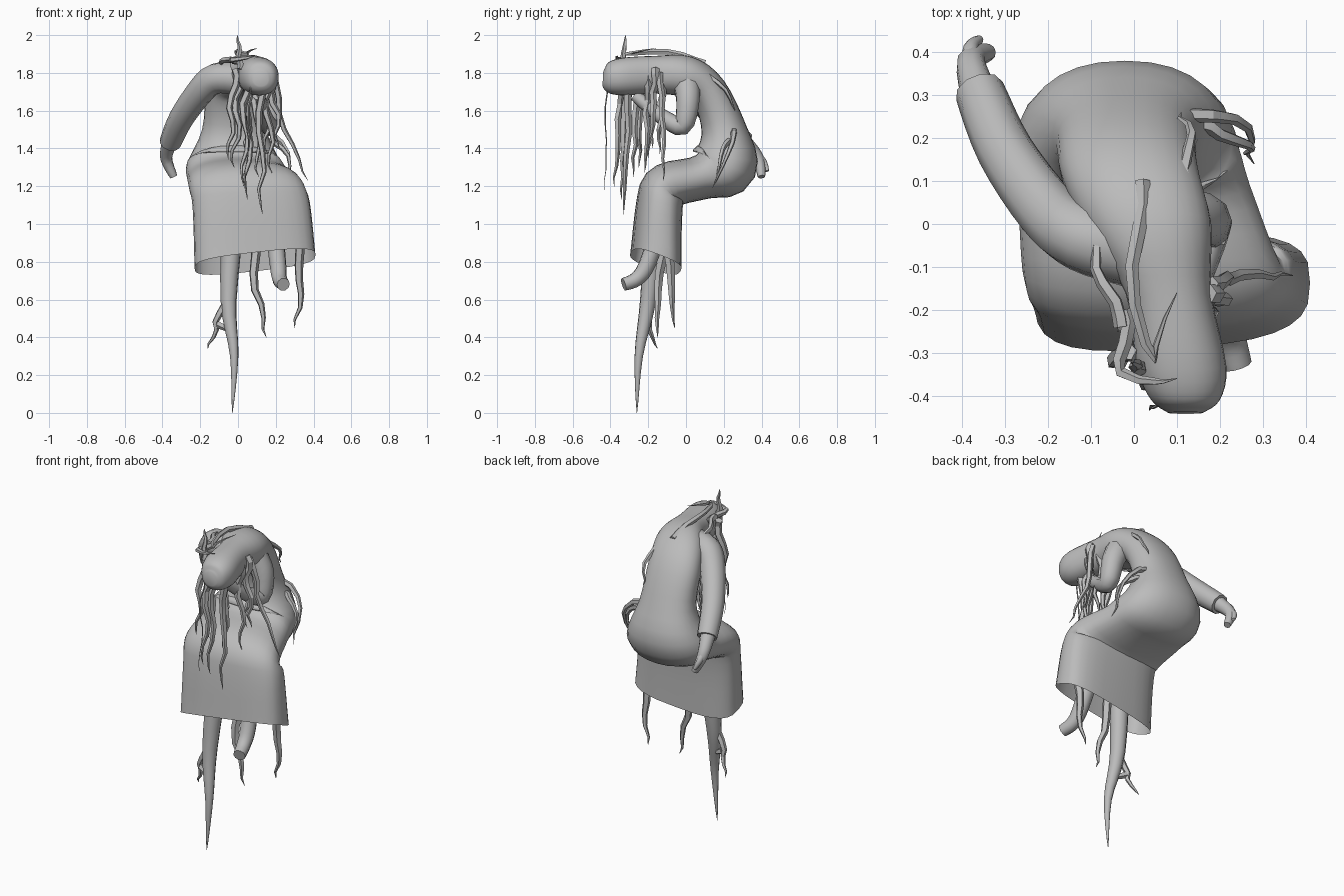
import bpy, bmesh, math, random
from mathutils import Vector

random.seed(4)
cube = bpy.data.objects.get("Cube")
if cube:
    bpy.data.objects.remove(cube, do_unlink=True)

stone = bpy.data.materials.new("stone_grey")
stone.use_nodes = True
COLOUR = (.5, .5, .5, 1)
stone.diffuse_color = COLOUR
stone.node_tree.nodes["Principled BSDF"].inputs["Base Color"].default_value = COLOUR


def spline(rows, steps):
    """Smooth curve through rows of any number of values."""
    rows = [Vector(row) for row in rows]
    last = len(rows) - 1
    result = []
    for i in range(last):
        start, end = rows[i], rows[i + 1]
        leave = (end - rows[max(i - 1, 0)]) / 2
        arrive = (rows[min(i + 2, last)] - start) / 2
        for step in range(steps):
            t = step / steps
            ease = t * t * (3 - 2 * t)
            result.append(start * (1 - ease) + end * ease
                          + leave * (t * (1 - t) ** 2) - arrive * (t * t * (1 - t)))
    return result + [rows[last]]


def skin_rings(name, rings, angle, open_start=False):
    """Join a list of equal rings of points into one surface."""
    bm = bmesh.new()
    loops = [[bm.verts.new(point) for point in ring] for ring in rings]
    for lower, upper in zip(loops, loops[1:]):
        for i in range(len(lower)):
            bm.faces.new((lower[i - 1], lower[i], upper[i], upper[i - 1]))
    if not open_start:
        bm.faces.new(loops[0])
    bm.faces.new(loops[-1])
    bmesh.ops.recalc_face_normals(bm, faces=bm.faces)
    mesh = bpy.data.meshes.new(name)
    bm.to_mesh(mesh)
    bm.free()
    mesh.materials.append(stone)
    obj = bpy.data.objects.new(name, mesh)
    bpy.context.collection.objects.link(obj)
    bpy.ops.object.select_all(action="DESELECT")
    obj.select_set(True)
    bpy.context.view_layer.objects.active = obj
    bpy.ops.object.shade_smooth_by_angle(angle=math.radians(angle))


def tube(name, points, thick, tip, sides, angle, taper):
    """Tube along points, narrowing from thick to tip."""
    last = len(points) - 1
    rings, side, previous = [], None, None
    for i, point in enumerate(points):
        tangent = (points[min(i + 1, last)] - points[max(i - 1, 0)]).normalized()
        if side is None:
            side = tangent.orthogonal().normalized()
        else:
            side = previous.rotation_difference(tangent) @ side
        other = tangent.cross(side)
        previous = tangent
        radius = thick + (tip - thick) * (i / last) ** taper
        turns = [math.tau * k / sides for k in range(sides)]
        rings.append([point + radius * (side * math.cos(a) + other * math.sin(a))
                      for a in turns])
    skin_rings(name, rings, angle)


def limb(name, path, thick, tip):
    tube(name, spline(path, 4), thick, tip, sides=10, angle=50, taper=1)


def root(name, path, thick=.018, kink=.012):
    """Faceted, crooked root tapering to a point."""
    points = spline(path, 9 // (len(path) - 1))
    for i, point in enumerate(points[1:-1]):
        point.x += (-1) ** (i // 2) * random.uniform(kink / 3, kink)
        point.y += random.uniform(-kink, kink) / 2
    tube(name, points, thick, .001, sides=5, angle=25, taper=2)


def power(value, exponent):
    return math.copysign(abs(value) ** exponent, value)


# Gown, back and bowed head in one sweep: x, y, z, half width, half depth
body = [
    (.09, -.16, .8, .32, .13),       # hem
    (.07, -.14, 1.1, .31, .12),      # shins
    (.04, -.1, 1.2, .3, .12),        # knees
    (0, .09, 1.25, .27, .12),        # seat
    (-.02, .2, 1.32, .25, .18),      # hips
    (-.02, .2, 1.5, .17, .12),       # waist
    (-.01, .12, 1.7, .16, .1),       # chest
    (.03, 0, 1.78, .15, .11),        # shoulders
    (.08, -.16, 1.79, .1, .1),       # neck
    (.11, -.33, 1.78, .105, .1),     # head
    (.12, -.41, 1.77, .08, .08),     # forehead
    (.12, -.44, 1.77, .04, .04),     # crown
]
STEPS, SIDES = 4, 28
spine = spline(body, STEPS)
rings = []
for i, (cx, cy, cz, half, depth) in enumerate(spine):
    before, after = spine[max(i - 1, 0)], spine[min(i + 1, len(spine) - 1)]
    along = Vector((after[1] - before[1], after[2] - before[2])).normalized()
    skirt = max(0, 1 - i / (3 * STEPS))    # squarer and slanted toward the hem
    exponent = .9 - .25 * skirt
    ring = []
    for k in range(SIDES):
        turn = math.tau * k / SIDES
        across = half * power(math.cos(turn), exponent)
        front = depth * power(math.sin(turn), exponent)
        y = cy - along.y * front + .07 * across * skirt
        z = cz + along.x * front + (across / 9 + front / 3) * skirt ** 2
        ring.append((cx + across, y, z))
    rings.append(ring)
skin_rings("gown_and_head", rings, angle=80, open_start=True)

# Arm reaching back on the right, in its wide sleeve
limb("right_sleeve", [(0, -.06, 1.77), (-.12, -.03, 1.77), (-.2, .03, 1.7),
                      (-.3, .17, 1.56), (-.36, .31, 1.43)], .09, .058)
limb("right_hand", [(-.36, .3, 1.44), (-.38, .38, 1.35), (-.34, .4, 1.25)], .045, .02)
limb("right_thumb", [(-.38, .36, 1.38), (-.38, .41, 1.33), (-.36, .43, 1.28)], .025, .01)

# Folded arm on the left, hand raised to the face
limb("left_arm", [(.1, 0, 1.76), (.16, .01, 1.65), (.17, -.02, 1.52),
                  (.14, -.13, 1.57), (.11, -.27, 1.68)], .075, .03)

# Leg with a foot, and the leg that has turned into a root
limb("left_leg", [(.18, -.1, 1.1), (.21, -.2, .8), (.22, -.26, .71),
                  (.24, -.33, .68)], .05, .035)
limb("right_root_leg", [(-.02, -.15, 1.1), (-.05, -.2, .6), (-.02, -.25, .3),
                        (-.03, -.26, 0)], .065, .001)
root("root_leg_branch", [(-.05, -.2, .65), (-.11, -.2, .48), (-.16, -.15, .34)], .022)
root("root_leg_bridge", [(-.11, -.2, .47), (-.03, -.22, .43)], .02, 0)
root("middle_ground_root", [(.07, -.1, 1), (.1, -.15, .65), (.15, -.15, .4)], .028)
root("left_ground_root", [(.3, -.1, 1), (.33, -.08, .7), (.3, -.06, .45)], .028)

# Root hair hanging from the head: x, y and height of each tip
tips = [
    (-.05, -.33, 1.34), (.03, -.38, 1.2), (.05, -.34, 1.13), (.13, -.33, 1.05),
    (.11, -.28, 1.25), (.18, -.22, 1.27), (.16, -.14, 1.37), (-.02, -.25, 1.3),
    (.05, -.2, 1.35), (.22, -.18, 1.4),
]
for x, y, z in tips:
    root("hanging_hair", [(x * .7 + .02, y * .9, 1.82), (x, y, z)], .022, .018)
root("thin_front_hair", [(.06, -.42, 1.8), (.04, -.43, 1.18)], .004)

# Long roots over the left side of the lap and hip
root("lap_root", [(.18, -.14, 1.8), (.25, -.12, 1.5), (.37, -.12, 1.23)])
root("hip_root", [(.1, .25, 1.5), (.24, .24, 1.43), (.28, .14, 1.19)])
root("hip_root", [(.1, .25, 1.45), (.24, .2, 1.4), (.27, .16, 1.22)])

# Roots over the crown, shoulder and back
root("crown_root", [(.02, .1, 1.85), (0, -.1, 1.91), (.04, -.32, 1.9), (.1, -.16, 1.93)])
root("crown_spike", [(.01, -.34, 1.82), (0, -.32, 2)], kink=.006)
root("brow_root", [(-.02, -.2, 1.86), (-.02, -.35, 1.87), (.1, -.36, 1.89)])
root("shoulder_root", [(-.03, -.24, 1.87), (-.08, -.1, 1.86), (-.12, .1, 1.78)])
root("back_root", [(.1, -.05, 1.86), (.13, .17, 1.75), (.11, .26, 1.6)])
